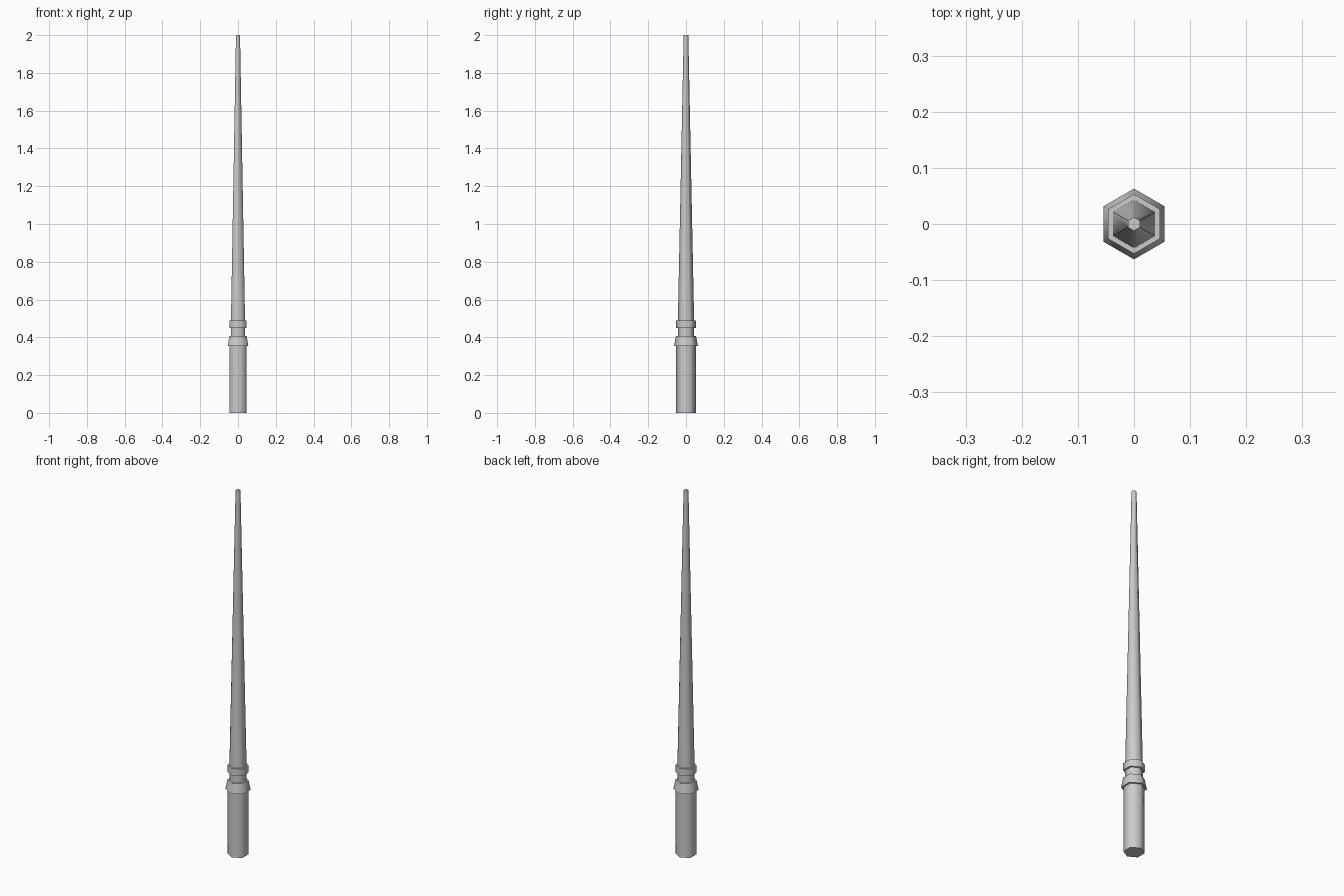
import bpy, bmesh, math

if "Cube" in bpy.data.objects:
    bpy.data.objects.remove(bpy.data.objects["Cube"])

SIDES = 6


def lathe(name, profile, cap_start=False, cap_end=False):
    """Revolve (radius, z) points into a hexagonal shell, points on the y axis."""
    bm = bmesh.new()
    rings = []
    for r, z in profile:
        angles = [math.pi / 2 + i * math.tau / SIDES for i in range(SIDES)]
        rings.append([bm.verts.new((r * math.cos(a), r * math.sin(a), z)) for a in angles])
    for lo, hi in zip(rings, rings[1:]):
        for i in range(SIDES):
            j = (i + 1) % SIDES
            bm.faces.new((lo[i], lo[j], hi[j], hi[i]))
    if cap_start:
        bm.faces.new(rings[0][::-1])
    if cap_end:
        bm.faces.new(rings[-1])
    mesh = bpy.data.meshes.new(name)
    bm.to_mesh(mesh)
    bm.free()
    ob = bpy.data.objects.new(name, mesh)
    bpy.context.collection.objects.link(ob)
    bpy.ops.object.select_all(action='DESELECT')
    ob.select_set(True)
    bpy.context.view_layer.objects.active = ob
    bpy.ops.object.shade_smooth_by_angle(angle=math.radians(65))
    return ob


# Straight grip
lathe("grip", [(0.052, 0), (0.052, 0.355)], cap_start=True)
# Flared collar above the grip, with underside and top ledge
lathe("collar", [(0.052, 0.355), (0.063, 0.355), (0.053, 0.408), (0.043, 0.408)])
# Short recessed neck
lathe("neck", [(0.043, 0.408), (0.043, 0.45)])
# Straight upper band
lathe("band", [(0.043, 0.45), (0.053, 0.45), (0.053, 0.489), (0.043, 0.489)])
# Long tapering shaft
lathe("shaft", [(0.043, 0.489), (0.0123, 2.0)], cap_end=True)
